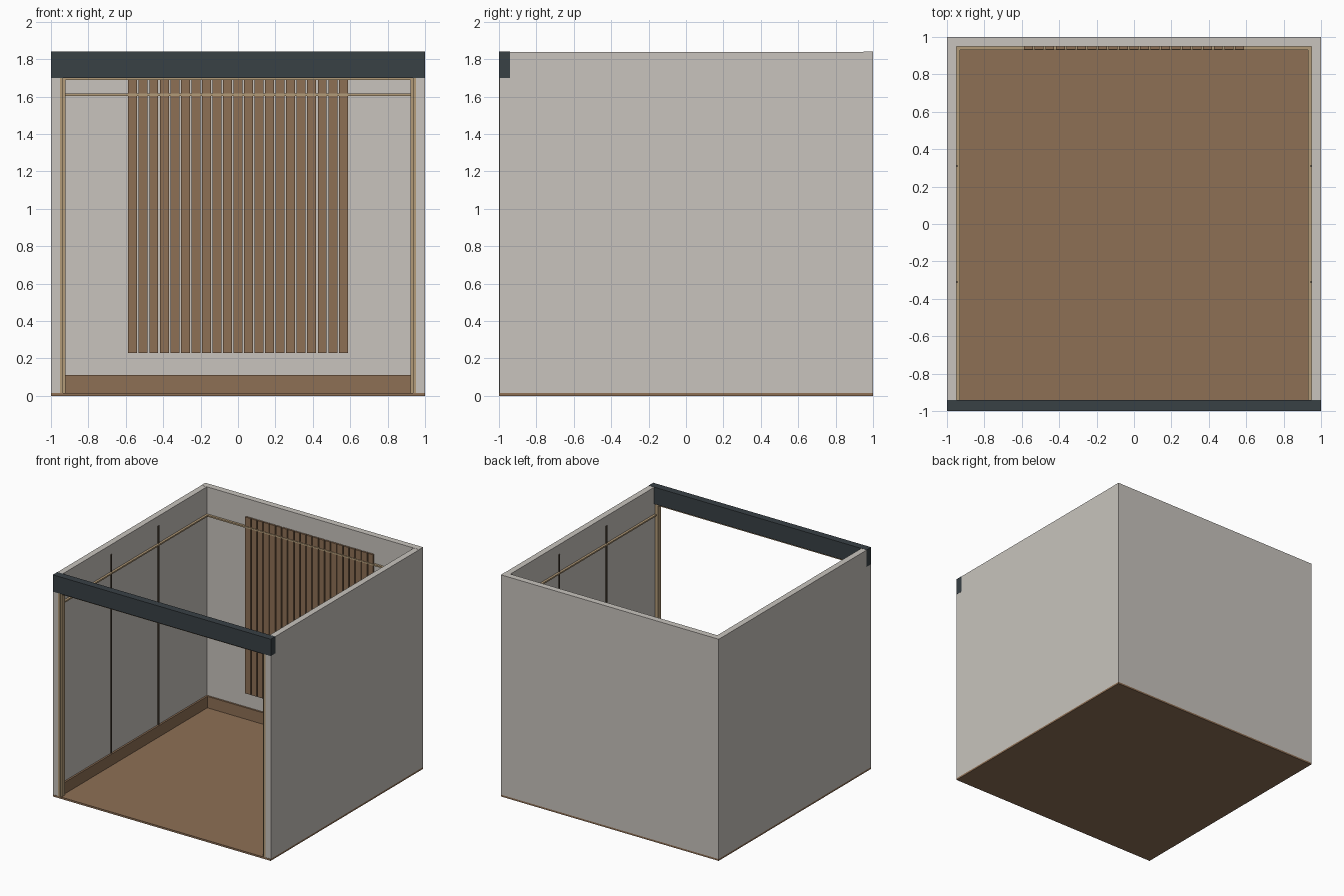
import bpy
import bmesh

if "Cube" in bpy.data.objects:
    bpy.data.objects.remove(bpy.data.objects["Cube"])


def material(name, rgb):
    m = bpy.data.materials.new(name)
    m.diffuse_color = (*rgb, 1)
    m.use_nodes = True
    m.node_tree.nodes["Principled BSDF"].inputs["Base Color"].default_value = m.diffuse_color
    return m


WALL = material("plaster", (0.58, 0.55, 0.51))
WOOD = material("wood", (0.27, 0.16, 0.09))
TAN = material("light_wood", (0.45, 0.33, 0.19))
DARK = material("dark_metal", (0.04, 0.052, 0.06))
BRONZE = material("bronze", (0.12, 0.09, 0.06))


def box(name, x, y, z, mat):
    """Axis-aligned box from (min, max) ranges."""
    bm = bmesh.new()
    bmesh.ops.create_cube(bm, size=1)
    for v in bm.verts:
        v.co = [r[0] if c < 0 else r[1] for c, r in zip(v.co, (x, y, z))]
    mesh = bpy.data.meshes.new(name)
    bm.to_mesh(mesh)
    bm.free()
    ob = bpy.data.objects.new(name, mesh)
    bpy.context.collection.objects.link(ob)
    mesh.materials.append(mat)
    return ob


def pair(name, x, y, z, mat):
    """Matching boxes on the left and right."""
    box("right_" + name, x, y, z, mat)
    box("left_" + name, (-x[1], -x[0]), y, z, mat)


FLOOR = 0.015
TOP = 1.84

# shell
box("floor", (-1, 1), (-1, 1), (0, FLOOR), WOOD)
box("back_wall", (-1, 1), (0.948, 1), (FLOOR, TOP), WALL)
pair("wall", (0.95, 1), (-0.998, 0.948), (FLOOR, TOP - 0.001), WALL)
box("header_beam", (-1.001, 1.001), (-1, -0.94), (1.70, TOP), DARK)

# door frame under the beam
pair("outer_jamb", (0.935, 0.952), (-1, -0.95), (FLOOR, 1.70), TAN)
pair("inner_jamb", (0.922, 0.935), (-0.99, -0.95), (FLOOR, 1.70), TAN)
box("frame_head", (-0.925, 0.925), (-0.985, -0.95), (1.688, 1.70), TAN)

# skirting boards
box("back_skirting", (-0.95, 0.95), (0.933, 0.949), (FLOOR, 0.11), WOOD)
pair("skirting", (0.935, 0.951), (-0.95, 0.933), (FLOOR, 0.11), WOOD)

# picture rails
box("back_rail", (-0.95, 0.95), (0.929, 0.949), (1.604, 1.616), TAN)
pair("rail", (0.931, 0.951), (-0.94, 0.929), (1.604, 1.616), TAN)

# panel joints on the side walls
for i, y in enumerate((-0.31, 0.31)):
    pair(f"wall_joint_{i}", (0.943, 0.951), (y - 0.006, y + 0.006), (0.11, 1.76), BRONZE)

# slatted feature on the back wall
for i in range(21):
    x = (i - 10) * 0.0563
    box(f"slat_{i}", (x - 0.024, x + 0.024), (0.933, 0.949), (0.228, 1.692), WOOD)
